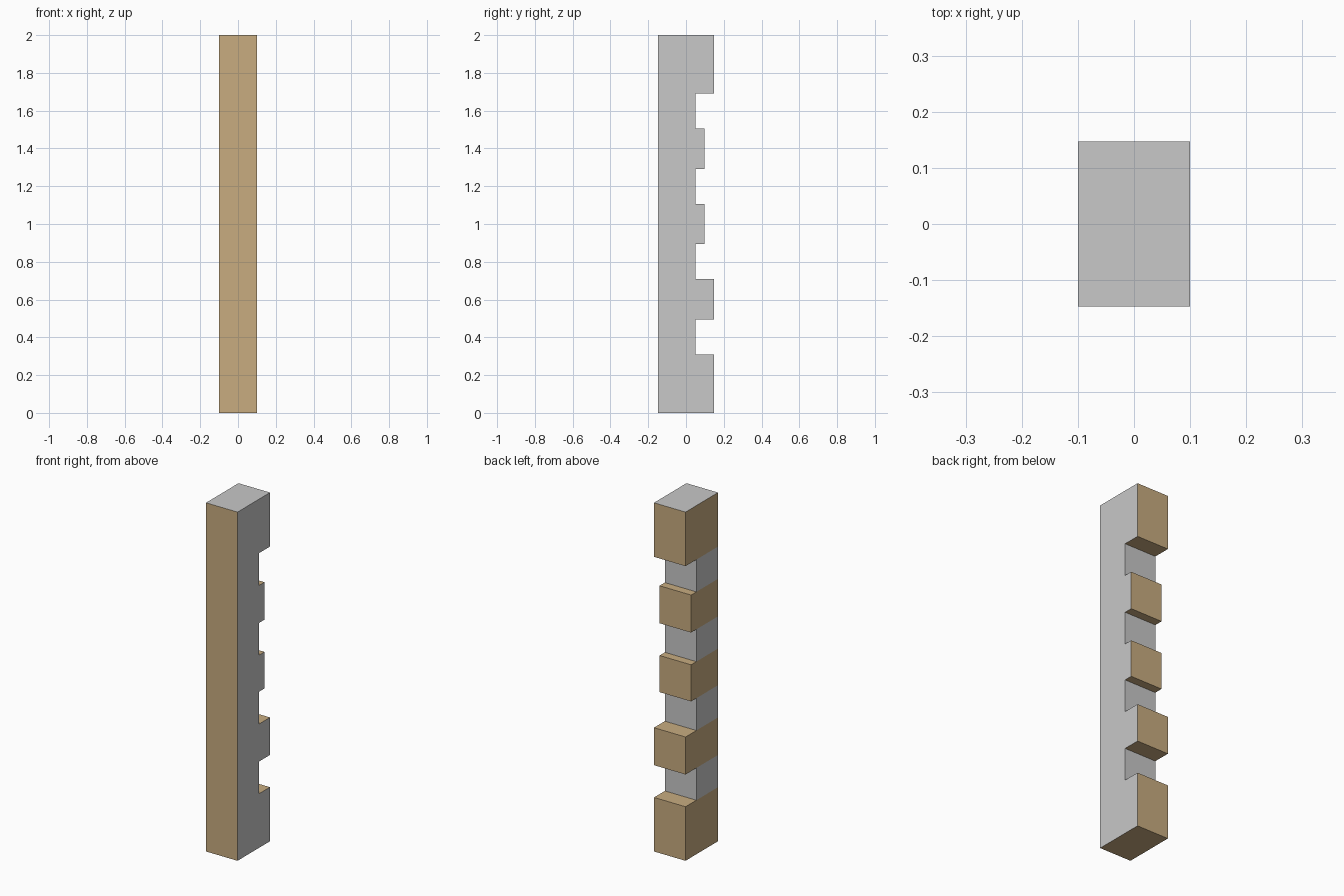
import bpy, bmesh

if "Cube" in bpy.data.objects:
    bpy.data.objects.remove(bpy.data.objects["Cube"])

W, D, NOTCH = 0.1, 0.147, 0.049          # half width, half depth, notch floor
Z = [0, 0.31, 0.495, 0.71, 0.895, 1.105, 1.29, 1.505, 1.69, 2.0]
TOOTH = [D, None, D, None, 0.097, None, 0.097, None, D]   # tooth reach per band


def material(name, rgb):
    m = bpy.data.materials.new(name)
    m.diffuse_color = (*rgb, 1)
    m.use_nodes = True
    m.node_tree.nodes["Principled BSDF"].inputs["Base Color"].default_value = m.diffuse_color
    return m


bm = bmesh.new()


def side_quad(y0, y1, z0, z1):
    bm.faces.new([bm.verts.new((-W, y, z)) for y, z in
                  ((y0, z0), (y1, z0), (y1, z1), (y0, z1))])


# side profile: a spine with teeth along the back
for z0, z1, reach in zip(Z, Z[1:], TOOTH):
    side_quad(-D, NOTCH, z0, z1)
    if reach:
        side_quad(NOTCH, reach, z0, z1)
bmesh.ops.remove_doubles(bm, verts=bm.verts, dist=1e-5)

# extrude the profile across the width
ext = bmesh.ops.extrude_face_region(bm, geom=bm.faces[:], use_keep_orig=True)
verts = [g for g in ext["geom"] if isinstance(g, bmesh.types.BMVert)]
bmesh.ops.translate(bm, verts=verts, vec=(2 * W, 0, 0))
bmesh.ops.recalc_face_normals(bm, faces=bm.faces)

# grey right side, top, notch floors and notch bands on the left; tan elsewhere
for f in bm.faces:
    n, c = f.normal, f.calc_center_median()
    in_notch = any(r is None and a < c.z < b for a, b, r in zip(Z, Z[1:], TOOTH))
    grey = (n.x > 0.5 or (n.z > 0.5 and c.z > 1.99)
            or (in_notch and (n.x < -0.5 or n.y > 0.5)))
    f.material_index = 1 if grey else 0

mesh = bpy.data.meshes.new("notched_post")
bm.to_mesh(mesh)
bm.free()
mesh.materials.append(material("tan_wood", (0.577, 0.413, 0.216)))
mesh.materials.append(material("light_grey", (0.58, 0.58, 0.58)))
bpy.context.collection.objects.link(bpy.data.objects.new("notched_post", mesh))
